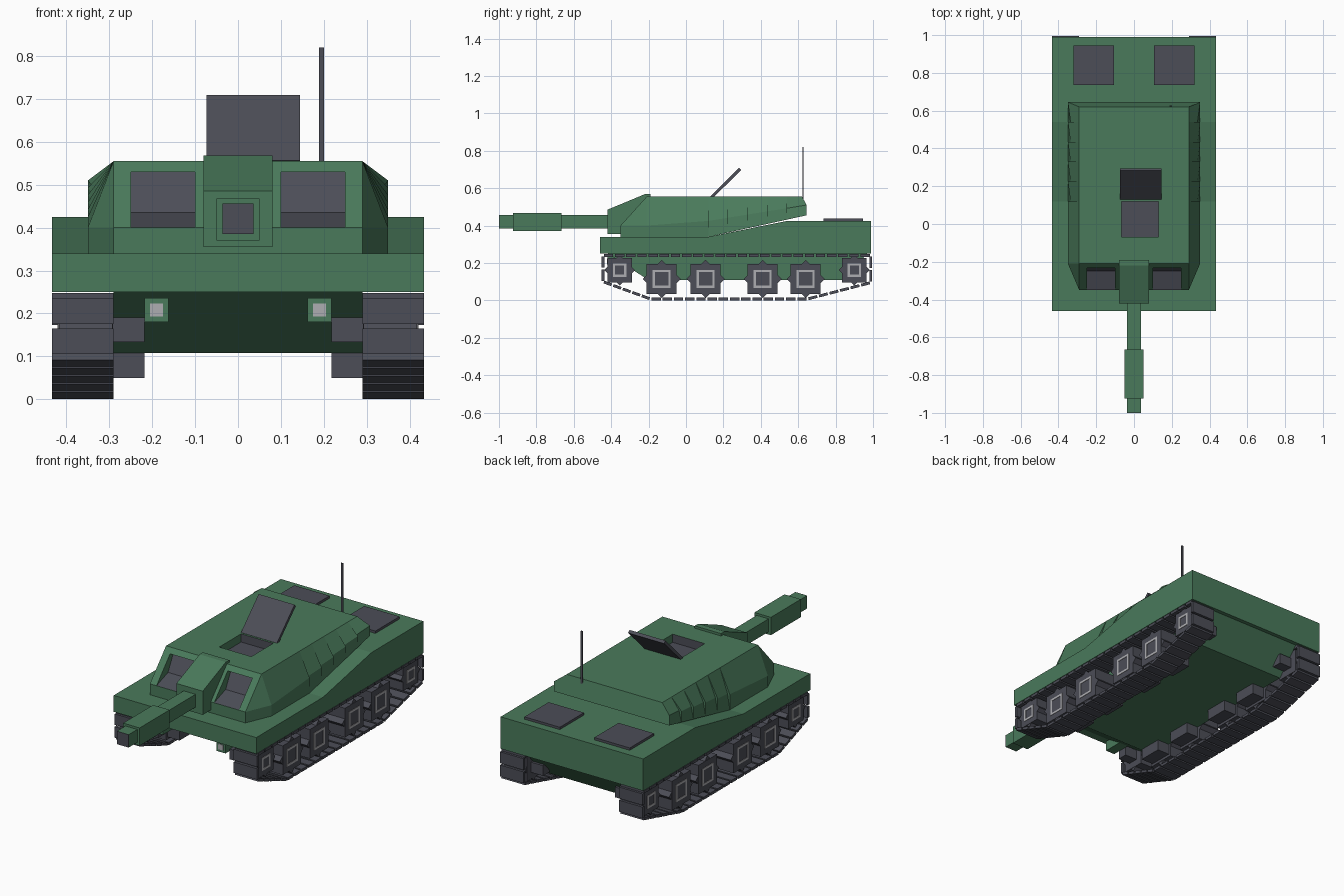
import bpy, bmesh, math
from mathutils import Matrix, Vector

if "Cube" in bpy.data.objects:
    bpy.data.objects.remove(bpy.data.objects["Cube"])


def material(name, color):
    m = bpy.data.materials.new(name)
    m.diffuse_color = (*color, 1)
    m.use_nodes = True
    m.node_tree.nodes["Principled BSDF"].inputs["Base Color"].default_value = m.diffuse_color
    return m


GREEN = material("army green", (0.068, 0.195, 0.105))
GRAY = material("dark gray", (0.072, 0.075, 0.095))
LIGHT = material("light gray", (0.42, 0.42, 0.44))


def finish(name, bm, *mats):
    bmesh.ops.recalc_face_normals(bm, faces=bm.faces)
    me = bpy.data.meshes.new(name)
    bm.to_mesh(me)
    bm.free()
    for m in mats:
        me.materials.append(m)
    ob = bpy.data.objects.new(name, me)
    bpy.context.collection.objects.link(ob)
    return ob


def add_box(bm, center, size, angle=0.0):
    """Box turned about the x axis."""
    mat = (Matrix.Translation(center) @ Matrix.Rotation(angle, 4, 'X')
           @ Matrix.Diagonal((*size, 1)))
    bmesh.ops.create_cube(bm, size=1, matrix=mat)


def box(name, x, y, z, mat):
    bm = bmesh.new()
    add_box(bm, [sum(r) / 2 for r in (x, y, z)], [r[1] - r[0] for r in (x, y, z)])
    return finish(name, bm, mat)


def prism(name, profile, x0, x1, *mats):
    """Side (y, z) profile extruded across x."""
    bm = bmesh.new()
    f = bm.faces.new([bm.verts.new((x0, y, z)) for y, z in profile])
    r = bmesh.ops.extrude_face_region(bm, geom=[f])
    bmesh.ops.translate(bm, vec=(x1 - x0, 0, 0),
                        verts=[v for v in r["geom"] if isinstance(v, bmesh.types.BMVert)])
    return finish(name, bm, *mats)


# Hull
prism("upper_hull", [(-.46, .25), (-.46, .34), (.12, .34), (.54, .425), (.99, .425), (.99, .25)],
      -.433, .433, GREEN)
prism("lower_hull", [(-.42, .252), (-.2, .108), (.84, .108), (.97, .252)], -.29, .29, GREEN)

# Turret: rings of (y, roof y, edge x, bottom z, edge z, roof z)
rings = [(-.35, -.35, .29, .34, .40, .40), (-.21, -.21, .35, .34, .40, .555),
         (.12, .12, .35, .34, .425, .555)]
STEPS = 5
for i in range(STEPS):  # overlapping side armour steps
    for t, x in ((i / STEPS, .336), ((i + 1) / STEPS, .35)):
        y = .12 + .525 * t
        rings.append((y, min(y, .62), x, .34 + .115 * t, .425 + .085 * t, .555))
bm = bmesh.new()
loops = []
for y, yr, xe, zb, ze, zr in rings:
    xb = .29 if y < -.3 else .35
    half = [(xb, y, zb), (xe, y, ze), (.29, yr, zr)]
    pts = half + [(-a, b, c) for a, b, c in reversed(half)]
    loops.append([bm.verts.new(p) for p in pts])
for a, b in zip(loops, loops[1:]):
    for k in range(6):
        n = (k + 1) % 6
        bm.faces.new((a[k], a[n], b[n], b[k]))
bm.faces.new(loops[0])
bm.faces.new(loops[-1])
bmesh.ops.remove_doubles(bm, verts=bm.verts, dist=1e-4)
turret = finish("turret", bm, GREEN, GRAY)

# Window and hatch recesses
cutters = []
for s in (-1, 1):
    cutters.append(prism("window_cutter", [(-.5, .40), (-.349, .4005), (-.25, .435), (-.20, .53),
                                           (-.5, .53)], s * .10, s * .25, GREEN, GRAY))
cutters.append(prism("hatch_cutter", [(-.07, .51), (.12, .51), (.12, .65), (-.07, .65)],
                     -.065, .13, GREEN, GRAY))
for c in cutters:
    for p in c.data.polygons:
        p.material_index = 1 if abs(p.normal.x) < .5 and p.normal.z < .6 else 0
    mod = turret.modifiers.new("recess", 'BOOLEAN')
    mod.operation, mod.solver, mod.object = 'DIFFERENCE', 'EXACT', c
    mod.material_mode = 'TRANSFER'
    c.hide_render = True
    c.hide_viewport = False
    c.display_type = 'WIRE'
bpy.context.view_layer.update()
cut_mesh = bpy.data.meshes.new_from_object(
    turret.evaluated_get(bpy.context.evaluated_depsgraph_get()))
turret.modifiers.clear()
turret.data = cut_mesh
for c in cutters:
    bpy.data.objects.remove(c)

# Hatch lid, propped open
prism("hatch_lid", [(.13, .556), (.142, .546), (.295, .697), (.283, .709)], -.073, .145, GRAY)

# Gun
prism("mantlet", [(-.42, .355), (-.42, .485), (-.22, .568), (-.19, .568), (-.19, .355)],
      -.08, .08, GREEN)
box("barrel", (-.036, .036), (-.998, -.4), (.385, .456), GREEN)
box("barrel_sleeve", (-.05, .05), (-.925, -.665), (.37, .468), GREEN)
box("muzzle_plate", (-.036, .036), (-1.0, -.998), (.385, .456), GRAY)

# Aerial, engine vents, headlights
box("antenna", (.189, .201), (.622, .628), (.46, .82), GRAY)
for s in (-1, 1):
    box("engine_vent", sorted((s * .105, s * .32)), (.735, .945), (.42, .438), GRAY)
    box("headlight", (s * .19 - .028, s * .19 + .028), (-.42, -.3), (.18, .236), GREEN)
    box("headlight_lens", (s * .19 - .015, s * .19 + .015), (-.423, -.419), (.193, .223), LIGHT)

# Wheels: (y, z, half size, hub half size, axle half size)
wheels = [(y, .115, .08, .048, .066) for y in (-.13, .105, .41, .64)]
wheels += [(y, .162, .065, .036, .028) for y in (-.355, .9)]
for s in (-1, 1):
    for y, z, h, hub, axle in wheels:
        bm = bmesh.new()
        add_box(bm, (s * .355, y, z), (.128, 2 * h, 2 * h))
        add_box(bm, (s * .355, y, z), (.124, h * 1.8, h * 1.8), math.pi / 4)
        add_box(bm, (s * .265, y, z), (.095, 2 * axle, 2 * axle))
        finish("wheel", bm, GRAY)
        bm = bmesh.new()
        w = .012
        for d in (-1, 1):
            add_box(bm, (s * .419, y, z + d * (hub - w / 2)), (.004, 2 * hub, w))
            add_box(bm, (s * .419, y + d * (hub - w / 2), z), (.004, w, 2 * hub - 2 * w))
        finish("hub_ring", bm, LIGHT)

# Tracks: separate plates laid along a closed path
path = [(-.444, .24), (-.444, .10), (-.19, .0075), (.65, .0075), (.988, .095), (.988, .24)]
for s in (-1, 1):
    bm = bmesh.new()
    for i, a in enumerate(path):
        a, b = Vector(a), Vector(path[(i + 1) % len(path)])
        d = b - a
        n = max(1, round(d.length / .06))
        for k in range(n):
            p = a + d * ((k + .5) / n)
            add_box(bm, (s * .3615, p.x, p.y), (.143, d.length / n - .01, .015),
                    math.atan2(d.y, d.x))
    finish("track", bm, GRAY)
